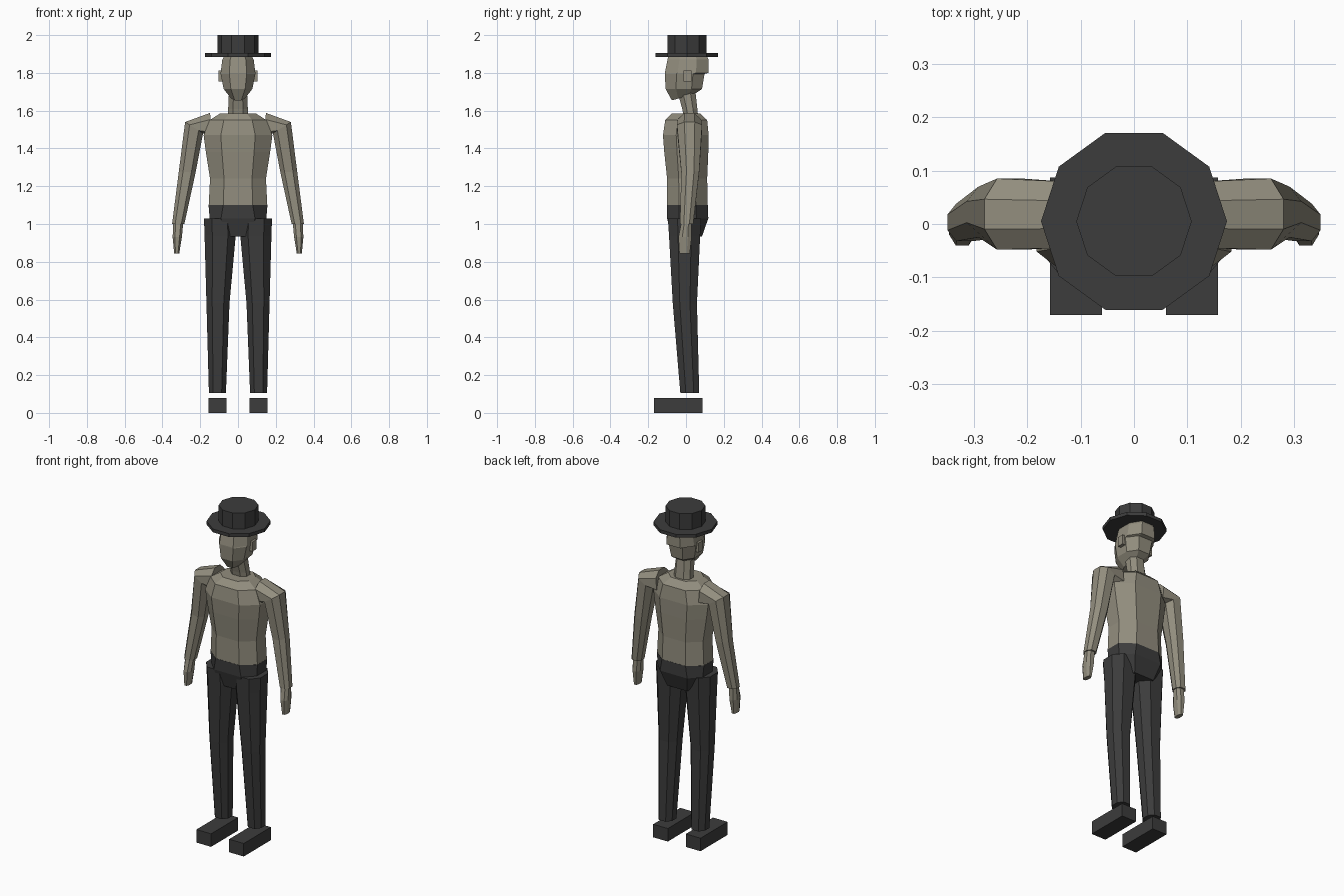
import bpy, bmesh, math

if "Cube" in bpy.data.objects:
    bpy.data.objects.remove(bpy.data.objects["Cube"])


def material(name, rgb):
    m = bpy.data.materials.new(name)
    m.diffuse_color = (*rgb, 1)
    m.use_nodes = True
    m.node_tree.nodes["Principled BSDF"].inputs["Base Color"].default_value = m.diffuse_color
    return m


TAN = material("warm_grey_tan", (0.29, 0.27, 0.21))
DARK = material("charcoal", (0.045, 0.045, 0.045))


def finish(bm, name, mat):
    bmesh.ops.recalc_face_normals(bm, faces=bm.faces[:])
    me = bpy.data.meshes.new(name)
    bm.to_mesh(me)
    bm.free()
    me.materials.append(mat)
    ob = bpy.data.objects.new(name, me)
    bpy.context.collection.objects.link(ob)
    return ob


def octagon(a, b, yf, yb, kx=0.5, ky=0.42, rise=0.0):
    """Chamfered ring spanning (x, z) points a to b and y from yf to yb."""
    pts = []
    for u, v in ((-kx, -1), (kx, -1), (1, -ky), (1, ky),
                 (kx, 1), (-kx, 1), (-1, ky), (-1, -ky)):
        s, t = (u + 1) / 2, (v + 1) / 2
        pts.append((a[0] + (b[0] - a[0]) * s, yf + (yb - yf) * t,
                    a[1] + (b[1] - a[1]) * s + rise * t))
    return pts


def level(z, w, yf, yb, **k):
    return octagon((-w, z), (w, z), yf, yb, **k)


def loft(name, rings, mat, side=1):
    bm = bmesh.new()
    loops = [[bm.verts.new((x * side, y, z)) for x, y, z in r] for r in rings]
    for p, q in zip(loops, loops[1:]):
        for i in range(len(p)):
            j = (i + 1) % len(p)
            bm.faces.new((p[i], p[j], q[j], q[i]))
    bm.faces.new(loops[0])
    bm.faces.new(loops[-1])
    return finish(bm, name, mat)


def box(name, x0, x1, y0, y1, z0, z1, mat, side=1):
    rings = [[(x0, y0, z), (x1, y0, z), (x1, y1, z), (x0, y1, z)] for z in (z0, z1)]
    return loft(name, rings, mat, side)


def disc(name, r, z0, z1, mat, n=10):
    rings = [[(r * math.cos(math.tau * i / n), 0.005 + r * math.sin(math.tau * i / n), z)
              for i in range(n)] for z in (z0, z1)]
    return loft(name, rings, mat)


# Hat
disc("hat_brim", 0.174, 1.885, 1.905, DARK)
disc("hat_crown", 0.108, 1.9, 2.0, DARK)

# Head, with a ledge at the back of the skull
loft("head", [
    level(1.655, 0.036, -0.075, 0.04, rise=0.03),
    level(1.715, 0.076, -0.108, 0.085),
    level(1.795, 0.092, -0.112, 0.098),
    level(1.80, 0.092, -0.112, 0.12),
    level(1.87, 0.083, -0.098, 0.12),
    level(1.89, 0.073, -0.093, 0.11)], TAN)

# Neck leans forward
loft("neck", [
    level(1.56, 0.055, -0.01, 0.065),
    level(1.61, 0.052, -0.02, 0.06),
    level(1.70, 0.048, -0.045, 0.05)], TAN)

# Torso
loft("torso", [
    level(1.10, 0.155, -0.10, 0.115),
    level(1.24, 0.148, -0.10, 0.112),
    level(1.38, 0.170, -0.115, 0.118),
    level(1.47, 0.182, -0.122, 0.12),
    level(1.55, 0.150, -0.11, 0.112),
    level(1.585, 0.095, -0.075, 0.075)], TAN)

# Hips tapering down to the crotch
loft("hips", [
    level(0.935, 0.085, -0.075, 0.085, kx=0.78),
    level(1.03, 0.150, -0.10, 0.118, kx=0.6),
    level(1.10, 0.156, -0.101, 0.116)], DARK)

for side, tag in ((1, "left"), (-1, "right")):
    # Trouser leg
    loft(tag + "_leg", [
        octagon((0.064, 0.105), (0.154, 0.105), -0.03, 0.07),
        octagon((0.045, 0.58), (0.167, 0.58), -0.07, 0.058),
        octagon((0.012, 0.94), (0.177, 0.94), -0.09, 0.075),
        octagon((0.015, 1.03), (0.180, 1.03), -0.096, 0.08)], DARK, side)
    # Shoe block
    box(tag + "_shoe", 0.06, 0.157, -0.17, 0.087, 0, 0.078, DARK, side)
    # Ear
    box(tag + "_ear", 0.08, 0.104, -0.012, 0.028, 1.755, 1.812, TAN, side)
    # Arm with a mitred shoulder
    loft(tag + "_arm", [
        octagon((0.135, 1.45), (0.148, 1.588), -0.045, 0.08),
        octagon((0.185, 1.48), (0.280, 1.54), -0.048, 0.085),
        octagon((0.225, 1.27), (0.313, 1.28), -0.025, 0.07),
        octagon((0.284, 1.0), (0.349, 1.0), -0.032, 0.038)], TAN, side)
    # Hand
    loft(tag + "_hand", [
        octagon((0.290, 1.005), (0.343, 1.005), -0.025, 0.028),
        octagon((0.297, 0.93), (0.346, 0.93), -0.04, 0.03),
        octagon((0.311, 0.845), (0.338, 0.845), -0.035, 0.02)], TAN, side)
